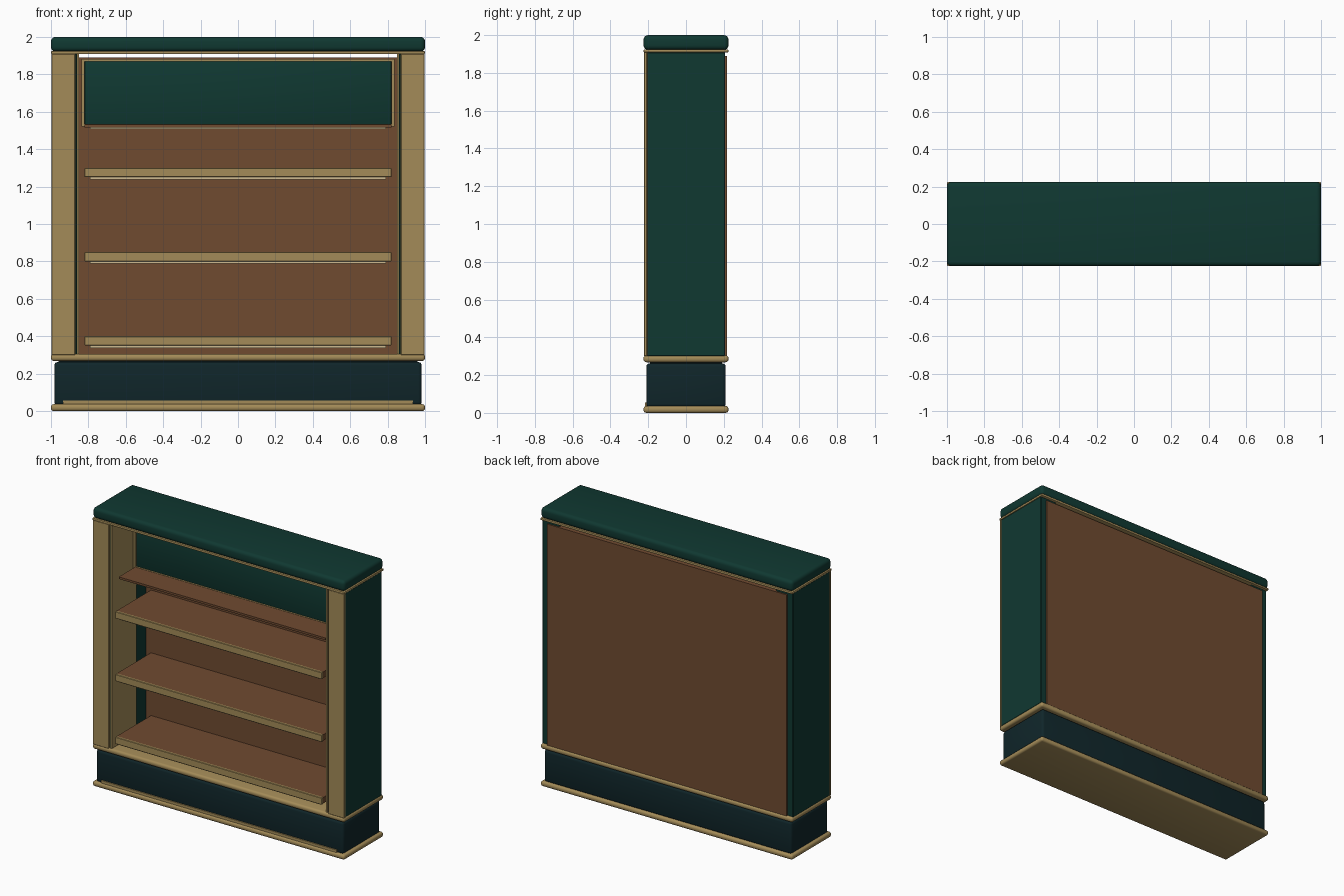
import bpy
import math

cube = bpy.data.objects.get("Cube")
if cube:
    bpy.data.objects.remove(cube, do_unlink=True)


def make_material(name, colour):
    mat = bpy.data.materials.new(name)
    mat.use_nodes = True
    mat.diffuse_color = (*colour, 1)
    mat.node_tree.nodes["Principled BSDF"].inputs["Base Color"].default_value = (*colour, 1)
    return mat


green = make_material("dark green paint", (0.005, 0.04, 0.031))
navy = make_material("deep teal paint", (0.005, 0.019, 0.023))
tan = make_material("tan wood", (0.37, 0.26, 0.098))
brown = make_material("brown wood", (0.16, 0.07, 0.03))
cream = make_material("warm light strip", (0.62, 0.5, 0.28))


def box(name, x, y, z, mat, bevel=0.0, segments=3):
    """Box from (low, high) ranges, with optional rounded edges."""
    size = [r[1] - r[0] for r in (x, y, z)]
    bpy.ops.mesh.primitive_cube_add(size=1, location=[sum(r) / 2 for r in (x, y, z)])
    obj = bpy.context.object
    obj.name = name
    obj.scale = size
    bpy.ops.object.transform_apply(location=False, rotation=False, scale=True)
    obj.data.materials.append(mat)
    if bevel:
        mod = obj.modifiers.new("rounded edges", "BEVEL")
        mod.width = bevel
        mod.segments = segments
        bpy.ops.object.modifier_apply(modifier=mod.name)
        bpy.ops.object.shade_smooth_by_angle(angle=math.radians(35))
    return obj


def wide(half):
    return (-half, half)


FULL, DEEP = wide(1), wide(0.225)

# Base, plinth and its trims
box("base_trim", FULL, DEEP, (0, 0.037), tan, 0.015)
box("plinth", wide(0.982), wide(0.21), (0.03, 0.262), navy, 0.018)
box("plinth_strip", wide(0.935), (-0.218, -0.2), (0.037, 0.056), tan)
box("plinth_neck", wide(0.96), wide(0.19), (0.25, 0.28), navy)
box("waist_trim", FULL, DEEP, (0.268, 0.305), tan, 0.015)

# Cap and the thin trim under it
box("cap_trim", FULL, DEEP, (1.908, 1.925), tan, 0.006, 2)
box("cap", FULL, DEEP, (1.922, 2.0), green, 0.024, 4)

# Sides with front pilasters and inner linings
for side, name in ((1, "left"), (-1, "right")):
    def span(a, b):
        return tuple(sorted((side * a, side * b)))
    box(name + "_side", span(0.86, 0.995), (-0.21, 0.207), (0.3, 1.91), green, 0.004, 1)
    box(name + "_pilaster", span(0.87, 0.998), (-0.222, -0.205), (0.3, 1.91), tan, 0.003, 1)
    box(name + "_lining", span(0.85, 0.862), (-0.214, 0.065), (0.3, 1.91), tan)

# Back board
box("back_board", wide(0.95), (0.185, 0.217), (0.3, 1.89), brown)

# Shelves with front lips and light strips underneath
for i, top in enumerate((0.4, 0.85, 1.3), 1):
    box(f"shelf_{i}", wide(0.82), (-0.205, 0.186), (top - 0.045, top - 0.002), brown)
    box(f"shelf_lip_{i}", wide(0.82), (-0.222, -0.203), (top - 0.05, top), tan, 0.003, 1)
    box(f"shelf_light_{i}", wide(0.79), (-0.2, -0.18), (top - 0.062, top - 0.045), cream)

# Upper sign panel, its frame and the ledge below
box("upper_panel", wide(0.82), (0.015, 0.05), (1.53, 1.872), green, 0.006, 2)
for z in ((1.522, 1.534), (1.868, 1.882)):
    box("panel_frame_rail", wide(0.836), (0.005, 0.045), z, tan)
for x in ((-0.836, -0.82), (0.82, 0.836)):
    box("panel_frame_stile", x, (0.005, 0.045), (1.522, 1.882), tan)
box("ledge", wide(0.82), (-0.18, 0.05), (1.517, 1.532), brown)
box("ledge_light", wide(0.79), (-0.165, -0.145), (1.508, 1.518), cream)
